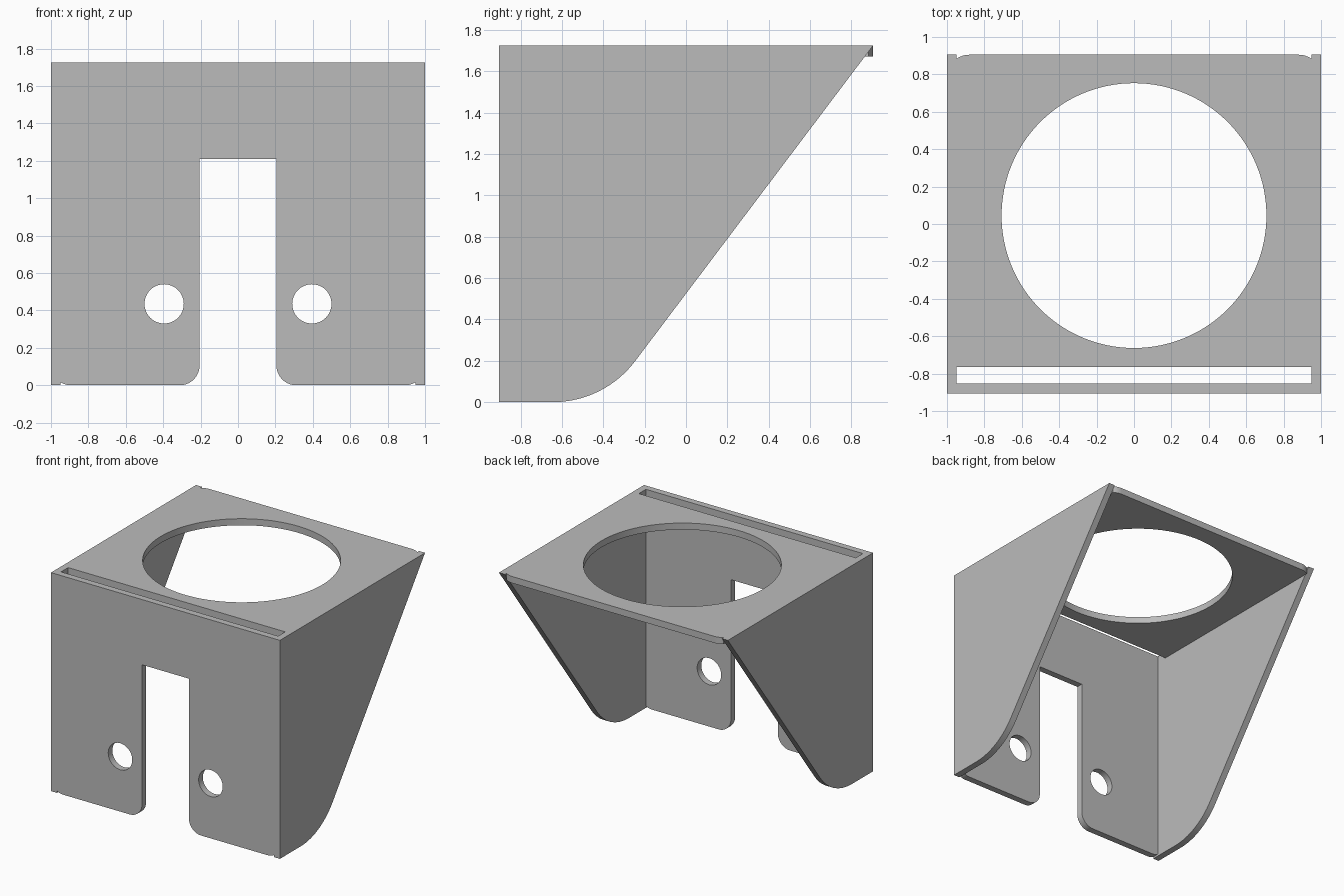
import bpy, bmesh, math

cube = bpy.data.objects.get("Cube")
if cube:
    bpy.data.objects.remove(cube)

T = 0.052               # sheet thickness
W, D, H = 1.0, 0.905, 1.725
IN = W - T              # inner face of the side walls

metal = bpy.data.materials.new("grey_metal")
GREY = (0.5, 0.5, 0.5, 1)
metal.diffuse_color = GREY
metal.use_nodes = True
metal.node_tree.nodes["Principled BSDF"].inputs["Base Color"].default_value = GREY


def arc(cx, cy, r, a0, a1, n=16):
    """Points on an arc, angles in degrees."""
    angles = [math.radians(a0 + (a1 - a0) * i / n) for i in range(n + 1)]
    return [(cx + r * math.cos(a), cy + r * math.sin(a)) for a in angles]


def circle(cx, cy, r, n=72):
    return arc(cx, cy, r, 0, 360, n)[:-1]


def mirrored(half):
    """Close a half outline by reflecting it across u = 0."""
    return half + [(-u, v) for u, v in reversed(half)]


def plate(name, loops, place):
    """Sheet cut from an outline with holes; place maps (u, v, w) to space."""
    curve = bpy.data.curves.new(name, "CURVE")
    curve.dimensions = "2D"
    curve.fill_mode = "BOTH"
    curve.extrude = T / 2
    for loop in loops:
        spline = curve.splines.new("POLY")
        spline.points.add(len(loop) - 1)
        for point, (u, v) in zip(spline.points, loop):
            point.co = (u, v, 0, 1)
        spline.use_cyclic_u = True
    temp = bpy.data.objects.new(name + "_profile", curve)
    bpy.context.collection.objects.link(temp)
    graph = bpy.context.evaluated_depsgraph_get()
    mesh = bpy.data.meshes.new_from_object(temp.evaluated_get(graph))
    bpy.data.objects.remove(temp)
    bpy.data.curves.remove(curve)

    bm = bmesh.new()
    bm.from_mesh(mesh)
    bmesh.ops.remove_doubles(bm, verts=bm.verts, dist=0.0001)
    for v in bm.verts:
        v.co = place(*v.co)
    bmesh.ops.recalc_face_normals(bm, faces=bm.faces)
    bm.to_mesh(mesh)
    bm.free()
    mesh.materials.clear()
    mesh.materials.append(metal)
    obj = bpy.data.objects.new(name, mesh)
    bpy.context.collection.objects.link(obj)
    bpy.ops.object.select_all(action="DESELECT")
    obj.select_set(True)
    bpy.context.view_layer.objects.active = obj
    bpy.ops.object.shade_smooth_by_angle(angle=math.radians(30))
    return obj


def clipped_corner(r):
    """Angle at which a corner arc of radius r meets the side wall."""
    return math.degrees(math.acos((IN - W + r) / r))


# Front panel: centre slot, rounded feet and two bolt holes
R = 0.107
GAP, GAP_TOP = 0.205, 1.21
half = [(GAP, GAP_TOP)]
half += arc(GAP + R, R, R, 180, 270)
half += arc(W - R, R, R, -90, -clipped_corner(R), 8)
half += [(IN, H)]
front_outline = mirrored(half)
holes = [circle(s * 0.395, 0.435, 0.105, 48) for s in (-1, 1)]
plate("front_panel", [front_outline] + holes,
      lambda u, v, w: (u, -D + T / 2 + w, v))

# Top panel: large round opening, its front edge leaving a slot
R = 0.12
half = [(IN, -0.765)]
half += arc(W - R, D - R, R, clipped_corner(R), 90, 8)
plate("top_panel", [mirrored(half), circle(0, 0.045, 0.708, 128)],
      lambda u, v, w: (u, v, H - T / 2 + w))

# Side walls: slanted rear edge blending into the base
R = 0.5
slope = math.atan(1.326)
corner = D - H / math.tan(slope)
start = corner - R * math.tan(slope / 2)
side = [(-D, H), (-D, 0)]
side += arc(start, R, R, -90, -90 + math.degrees(slope), 24)
side += [(D, H)]
for name, s in (("left_wall", 1), ("right_wall", -1)):
    plate(name, [side], lambda u, v, w, s=s: (s * (W - T / 2) + w, u, v))
